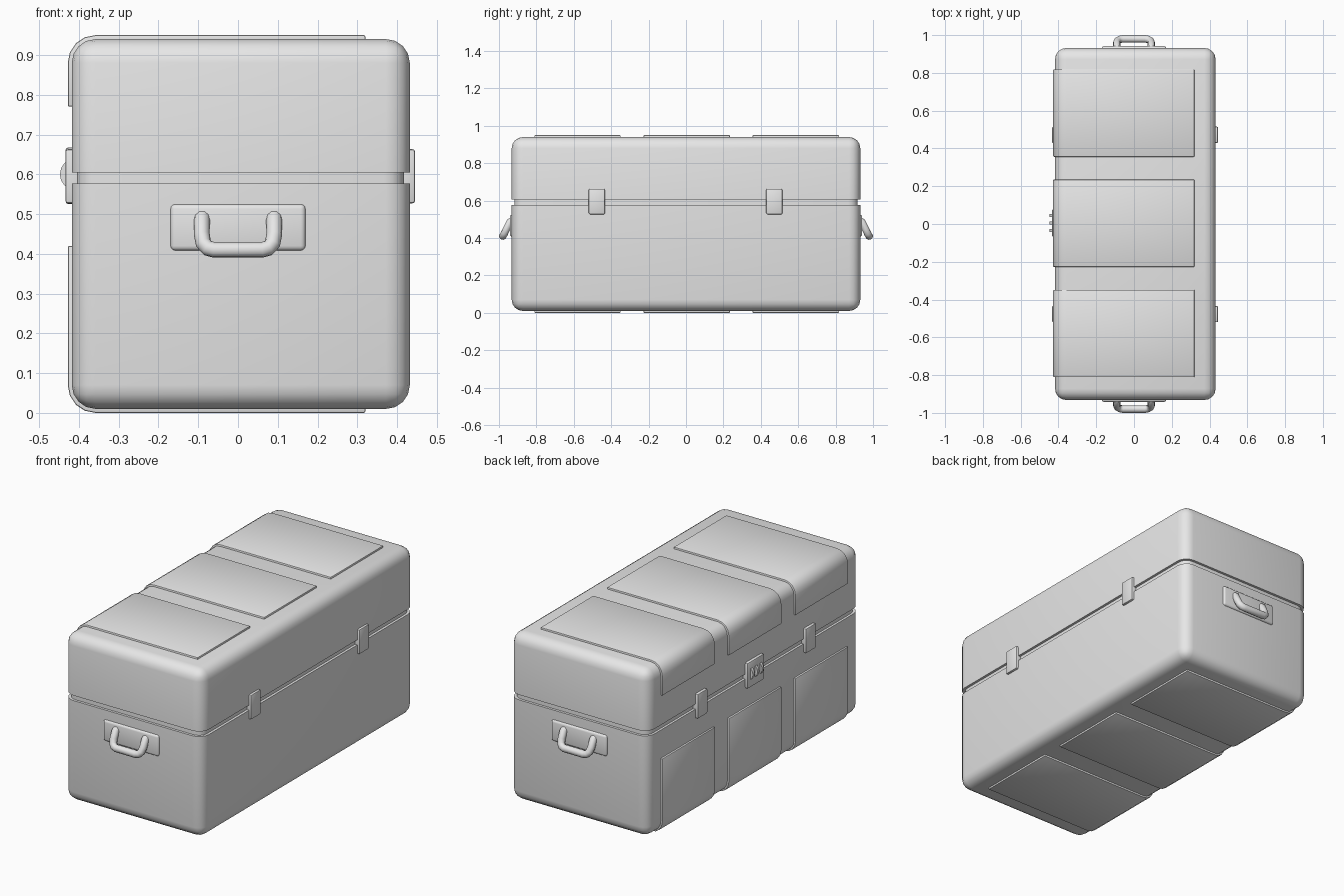
import bpy, bmesh, math
from mathutils import Vector

cube = bpy.data.objects.get("Cube")
if cube:
    bpy.data.objects.remove(cube, do_unlink=True)

grey = bpy.data.materials.new("light_grey")
grey.use_nodes = True
grey.diffuse_color = (0.8, 0.8, 0.8, 1)
grey.node_tree.nodes["Principled BSDF"].inputs["Base Color"].default_value = (0.8, 0.8, 0.8, 1)


def smooth(obj, angle=35):
    bpy.ops.object.select_all(action='DESELECT')
    obj.select_set(True)
    bpy.context.view_layer.objects.active = obj
    bpy.ops.object.shade_smooth_by_angle(angle=math.radians(angle))


def finish(name, bm):
    bmesh.ops.recalc_face_normals(bm, faces=bm.faces)
    mesh = bpy.data.meshes.new(name)
    bm.to_mesh(mesh)
    bm.free()
    mesh.materials.append(grey)
    obj = bpy.data.objects.new(name, mesh)
    bpy.context.collection.objects.link(obj)
    smooth(obj)
    return obj


def rounded_box(name, low, high, radius, segments=2, rule=lambda edge: True):
    """Box between two corners; edges that pass the rule are rounded."""
    low, high = Vector(low), Vector(high)
    bm = bmesh.new()
    bmesh.ops.create_cube(bm, size=1)
    for v in bm.verts:
        v.co = (low + high) / 2 + v.co * (high - low)
    edges = [e for e in bm.edges if rule(e)]
    bmesh.ops.bevel(bm, geom=edges, offset=radius, segments=segments,
                    profile=0.5, affect='EDGES', clamp_overlap=True)
    return finish(name, bm)


# Case halves: rounded everywhere except at the seam
SEAM_LOW, SEAM_HIGH = 0.577, 0.605


def off_seam(edge):
    return not all(SEAM_LOW - 0.01 < v.co.z < SEAM_HIGH + 0.01 for v in edge.verts)


rounded_box("case_base", (-0.418, -0.932, 0.01), (0.432, 0.932, SEAM_LOW), 0.06, 4, off_seam)
rounded_box("case_lid", (-0.418, -0.932, SEAM_HIGH), (0.432, 0.932, 0.94), 0.06, 4, off_seam)

# Recessed seam band
rounded_box("seam_band", (-0.405, -0.918, 0.54), (0.418, 0.918, 0.64), 0.05, 4,
            lambda e: abs(e.verts[0].co.z - e.verts[1].co.z) > 0.05)


# Raised panels wrapping from the top and the bottom onto the right side
def wrap_panel(name, y_mid, side_end, upside_down):
    cx, cz = -0.358, 0.88
    arc = [(math.cos(a), math.sin(a)) for a in
           (math.pi / 2 * (1 + i / 4) for i in range(5))]
    outer = [(0.32, 0.95)] + [(cx + 0.07 * c, cz + 0.07 * s) for c, s in arc]
    outer.append((cx - 0.07, side_end))
    inner = [(0.32, 0.92)] + [(cx + 0.04 * c, cz + 0.04 * s) for c, s in arc]
    inner.append((cx - 0.04, side_end))
    bm = bmesh.new()
    rows = []
    for y in (y_mid - 0.231, y_mid + 0.231):
        rows.append([[bm.verts.new((x, y, 0.95 - z if upside_down else z))
                      for x, z in line] for line in (outer, inner)])
    (a_out, a_in), (b_out, b_in) = rows
    # Quad strips for the skin, the inside and both ends
    for p, q in ((a_out, b_out), (a_in, b_in), (a_out, a_in), (b_out, b_in)):
        for i in range(len(p) - 1):
            bm.faces.new((p[i], p[i + 1], q[i + 1], q[i]))
    for i in (0, -1):
        bm.faces.new((a_out[i], a_in[i], b_in[i], b_out[i]))
    bmesh.ops.recalc_face_normals(bm, faces=bm.faces)
    sharp = [e for e in bm.edges if e.calc_face_angle(0) > 0.9]
    bmesh.ops.bevel(bm, geom=sharp, offset=0.004, segments=2, profile=0.5, affect='EDGES')
    finish(name, bm)


for label, y in (("front", -0.58), ("middle", 0.004), ("back", 0.587)):
    wrap_panel("top_panel_" + label, y, 0.77, False)
    wrap_panel("bottom_panel_" + label, y, 0.53, True)

# Latches across the seam on both long sides
for label, y in (("front", -0.477), ("back", 0.472)):
    rounded_box("left_latch_" + label, (0.40, y - 0.043, 0.527), (0.445, y + 0.043, 0.663), 0.006)
    rounded_box("right_latch_" + label, (-0.434, y - 0.043, 0.527), (-0.39, y + 0.043, 0.663), 0.006)

# Combination lock with three dials
rounded_box("lock_plate", (-0.434, -0.068, 0.525), (-0.39, 0.078, 0.668), 0.008)
for i in range(3):
    bm = bmesh.new()
    bmesh.ops.create_cone(bm, cap_ends=True, segments=16, radius1=0.04, radius2=0.04, depth=0.016)
    for v in bm.verts:
        x, y, z = v.co
        v.co = (x - 0.408, z + 0.005 + 0.04 * (i - 1), y + 0.6)
    finish("lock_dial_%d" % (i + 1), bm)

# Mounting plate and hanging handle on each end
for label, side in (("front", -1), ("back", 1)):
    ys = sorted((side * 0.91, side * 0.942))
    rounded_box("handle_plate_" + label, (-0.17, ys[0], 0.408), (0.17, ys[1], 0.525), 0.012, 3)
    half = [(0.090, 0.925, 0.495), (0.091, 0.942, 0.485), (0.091, 0.960, 0.448),
            (0.087, 0.970, 0.426), (0.076, 0.977, 0.414), (0.060, 0.980, 0.410)]
    path = half + [(-x, y, z) for x, y, z in reversed(half)]
    curve = bpy.data.curves.new("handle_" + label, 'CURVE')
    curve.dimensions = '3D'
    curve.bevel_depth = 0.02
    curve.bevel_resolution = 3
    curve.use_fill_caps = True
    spline = curve.splines.new('POLY')
    spline.points.add(len(path) - 1)
    for point, (x, y, z) in zip(spline.points, path):
        point.co = (x, side * y, z, 1)
    curve.materials.append(grey)
    handle = bpy.data.objects.new("handle_" + label, curve)
    bpy.context.collection.objects.link(handle)
    bpy.ops.object.select_all(action='DESELECT')
    handle.select_set(True)
    bpy.context.view_layer.objects.active = handle
    bpy.ops.object.convert(target='MESH')
    smooth(bpy.context.object, 50)
